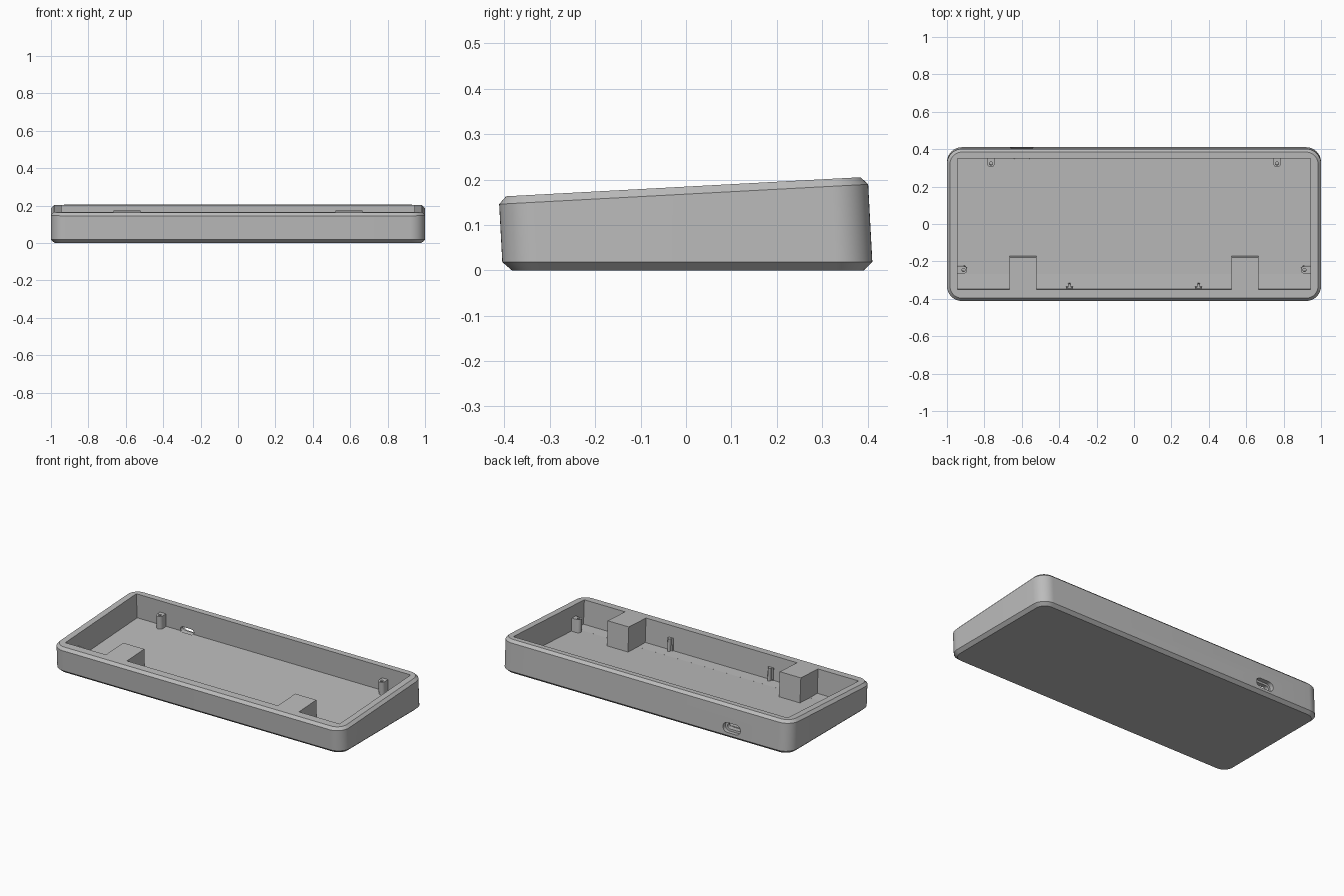
import bpy, bmesh, math
from mathutils import Matrix, Vector

cube = bpy.data.objects.get("Cube")
if cube:
    bpy.data.objects.remove(cube, do_unlink=True)

# Tilted frame: w = 0 is the rim plane, sloping up to the back
TILT = 0.0537
RIM_Z = 0.1843
FRAME = Matrix.Translation((0, 0, RIM_Z)) @ Matrix.Rotation(TILT, 4, 'X')
FLOOR = -0.153
POST_TOP = -0.073

grey = bpy.data.materials.new("mid_grey")
grey.use_nodes = True
colour = (0.5, 0.5, 0.5, 1)
grey.diffuse_color = colour
grey.node_tree.nodes["Principled BSDF"].inputs["Base Color"].default_value = colour


def loft(name, rings):
    """Closed solid through rings of matching points."""
    bm = bmesh.new()
    loops = [[bm.verts.new(p) for p in ring] for ring in rings]
    n = len(loops[0])
    for a, b in zip(loops, loops[1:]):
        for i in range(n):
            j = (i + 1) % n
            bm.faces.new((a[i], a[j], b[j], b[i]))
    bm.faces.new(loops[0])
    bm.faces.new(loops[-1])
    bmesh.ops.recalc_face_normals(bm, faces=bm.faces)
    mesh = bpy.data.meshes.new(name)
    bm.to_mesh(mesh)
    bm.free()
    mesh.materials.append(grey)
    obj = bpy.data.objects.new(name, mesh)
    bpy.context.collection.objects.link(obj)
    return obj


def prism(name, outline, low, high):
    """Outline in the rim plane, extruded along the tilted vertical."""
    return loft(name, [[FRAME @ Vector((x, v, w)) for x, v in outline] for w in (low, high)])


def activate(obj):
    bpy.ops.object.select_all(action='DESELECT')
    obj.select_set(True)
    bpy.context.view_layer.objects.active = obj


def cut(obj, cutter):
    cutter.hide_render = True
    mod = obj.modifiers.new("cut", 'BOOLEAN')
    mod.operation = 'DIFFERENCE'
    mod.solver = 'EXACT'
    mod.object = cutter
    activate(obj)
    bpy.ops.object.modifier_apply(modifier=mod.name)
    bpy.data.objects.remove(cutter, do_unlink=True)


def smooth(obj):
    activate(obj)
    bpy.ops.object.shade_smooth_by_angle(angle=math.radians(30))


def arc(cx, cy, r, start, end, n):
    return [(cx + r * math.cos(math.radians(start + (end - start) * i / n)),
             cy + r * math.sin(math.radians(start + (end - start) * i / n)))
            for i in range(n + 1)]


def rounded_rect(inset):
    x, front, back, r = 1 - inset, -0.413 + inset, 0.401 - inset, 0.08 - inset
    return (arc(x - r, back - r, r, 0, 90, 12) + arc(r - x, back - r, r, 90, 180, 12)
            + arc(r - x, front + r, r, 180, 270, 12) + arc(x - r, front + r, r, 270, 360, 12))


def tilted_ring(inset, w):
    return [FRAME @ Vector((x, v, w)) for x, v in rounded_rect(inset)]


def level_ring(inset, z):
    return [FRAME @ Vector((x, v, (z - RIM_Z - v * math.sin(TILT)) / math.cos(TILT)))
            for x, v in rounded_rect(inset)]


# Outer case with chamfered base and rim
case = loft("case_shell", [level_ring(0.02, 0), level_ring(0, 0.018),
                           tilted_ring(0, -0.0165), tilted_ring(0.016, 0)])

# Cavity, leaving two blocks standing against the front wall
half = [(0.52, -0.35), (0.52, -0.18), (0.665, -0.18), (0.665, -0.35), (0.945, -0.35), (0.945, 0.35)]
cavity = half + [(-x, v) for x, v in reversed(half)]
cut(case, prism("cavity_cutter", cavity, FLOOR, 0.05))


# Cable port in the back wall: wide recess, then a smaller through slot
def slot(width, height, near, far):
    r, c = height / 2, width / 2 - height / 2
    shape = arc(c, 0, r, -90, 90, 10) + arc(-c, 0, r, 90, 270, 10)
    return loft("port_cutter", [[FRAME @ Vector((x - 0.6, v, h - 0.141)) for x, h in shape]
                                for v in (near, far)])


cut(case, slot(0.12, 0.06, 0.375, 0.45))
cut(case, slot(0.092, 0.034, 0.34, 0.39))
smooth(case)

# Level strip of floor along the front
strip = [(-0.95, -0.36), (0.95, -0.36), (0.95, -0.268), (-0.95, -0.268)]
loft("front_floor_strip", [[(x, y, z) for x, y in strip] for z in (0.006, 0.0168)])


# Posts that grow out of a wall: round end, wall end and pilot hole
def post(name, x, v, radius, out, reach, hole):
    angle = math.degrees(math.atan2(out[1], out[0]))
    shape = arc(x, v, radius, angle - 90, angle + 90, 10)
    shape += [(px - out[0] * reach, pv - out[1] * reach) for px, pv in (shape[-1], shape[0])]
    obj = prism(name, shape, FLOOR - 0.003, POST_TOP)
    if hole:
        ring = arc(x, v, hole, 0, 360, 16)[:-1]
        cut(obj, prism("pilot_cutter", ring, POST_TOP - 0.06, POST_TOP + 0.02))
    smooth(obj)


for side, s in (("left", 1), ("right", -1)):
    post(f"back_post_{side}", s * 0.765, 0.32, 0.02, (0, -1), 0.035, 0.009)
    post(f"side_post_{side}", s * 0.912, -0.25, 0.02, (-s, 0), 0.038, 0.009)
    post(f"front_pin_{side}", s * 0.345, -0.332, 0.008, (0, 1), 0.022, 0)
    foot = [(s * 0.345 + dx, v) for dx, v in
            ((-0.018, -0.355), (0.018, -0.355), (0.018, -0.343), (-0.018, -0.343))]
    prism(f"front_pin_foot_{side}", foot, FLOOR - 0.003, POST_TOP)
